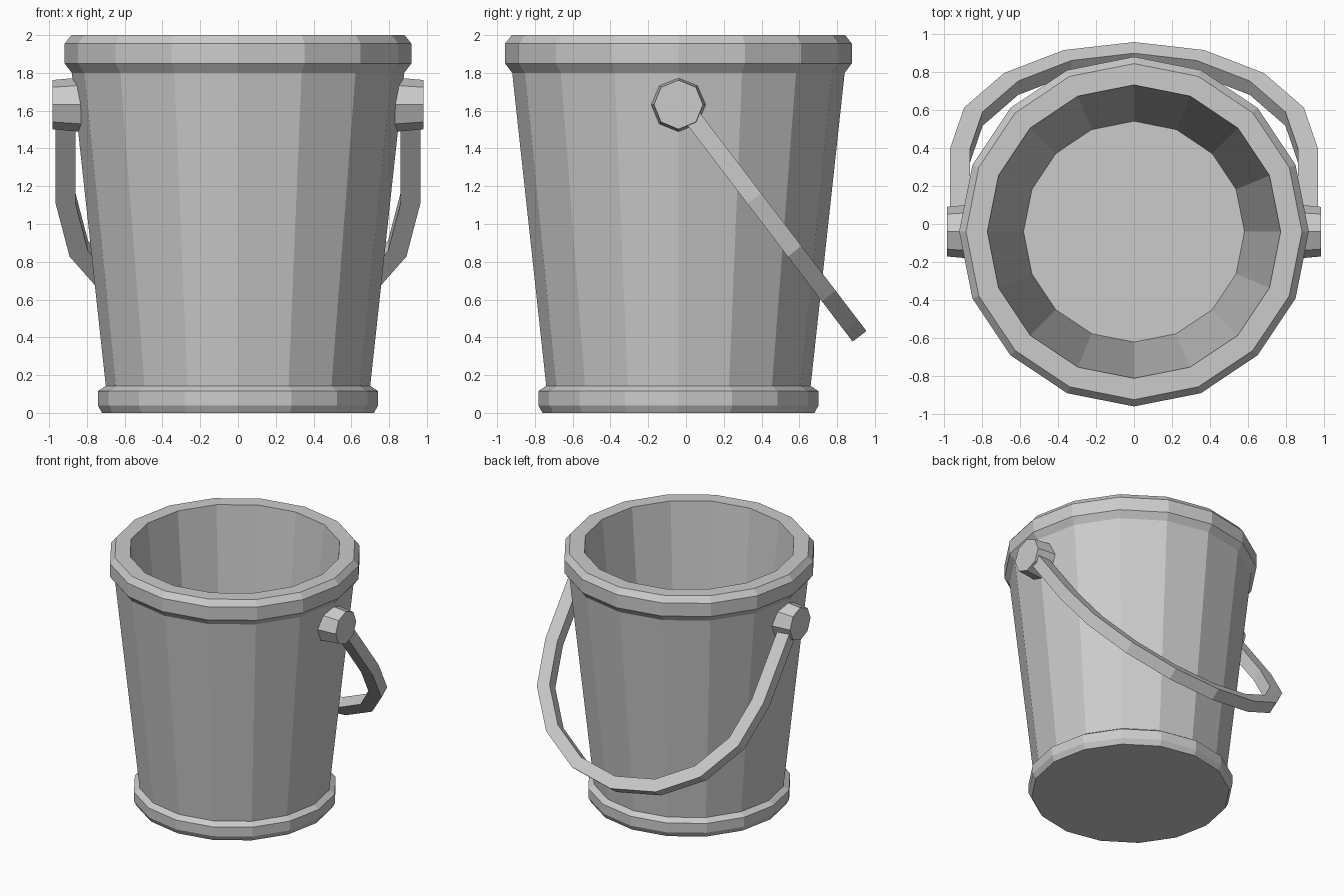
import bpy, bmesh, math
from mathutils import Vector

if "Cube" in bpy.data.objects:
    bpy.data.objects.remove(bpy.data.objects["Cube"])

CY = -0.04   # bucket axis in y


def finish(bm, name):
    bmesh.ops.recalc_face_normals(bm, faces=bm.faces)
    me = bpy.data.meshes.new(name)
    bm.to_mesh(me)
    bm.free()
    ob = bpy.data.objects.new(name, me)
    bpy.context.collection.objects.link(ob)
    return ob


def lathe(name, profile, sides):
    # Rings joined by quads, first and last ring capped
    bm = bmesh.new()
    rings = []
    for r, z in profile:
        rings.append([bm.verts.new((r * math.cos(2 * math.pi * i / sides),
                                    CY + r * math.sin(2 * math.pi * i / sides), z))
                      for i in range(sides)])
    for a, b in zip(rings, rings[1:]):
        for i in range(sides):
            j = (i + 1) % sides
            bm.faces.new((a[i], a[j], b[j], b[i]))
    bm.faces.new(rings[0])
    bm.faces.new(rings[-1])
    return finish(bm, name)


# Bucket: foot ring, tapered wall, rim, inner wall and floor
lathe("bucket", [(0.72, 0), (0.742, 0.04), (0.742, 0.115), (0.70, 0.143),
                 (0.88, 1.80), (0.918, 1.85), (0.918, 1.955), (0.882, 2.0),
                 (0.77, 2.0), (0.58, 0.143)], 16)


# Tapered octagonal pivot knobs
def knob(name, side):
    bm = bmesh.new()
    ends = []
    for x, r in ((0.79, 0.148), (0.983, 0.13)):
        ends.append([bm.verts.new((side * x, CY + r * math.cos(k * math.pi / 4),
                                   1.632 + r * math.sin(k * math.pi / 4)))
                     for k in range(8)])
    a, b = ends
    for i in range(8):
        j = (i + 1) % 8
        bm.faces.new((a[i], a[j], b[j], b[i]))
    bm.faces.new(a)
    bm.faces.new(b)
    finish(bm, name)


knob("right_knob", 1)
knob("left_knob", -1)

# Handle: flat U-shaped band hanging down behind the bucket
origin = Vector((0, -0.02, 1.635))
along = Vector((0, 0.607, -0.795)).normalized()
across = Vector((0, 0.795, 0.607)).normalized()


def u_path(half_width, reach):
    pts = [(half_width, 0.03)]
    for k in range(9):
        t = k * math.pi / 8
        pts.append((half_width * math.cos(t), 0.63 + reach * math.sin(t)))
    return pts + [(-half_width, 0.03)]


bm = bmesh.new()
sections = []
for (xo, lo), (xi, li) in zip(u_path(0.965, 0.917), u_path(0.86, 0.82)):
    sections.append([bm.verts.new(origin + Vector((x, 0, 0)) + along * l + across * w)
                     for x, l, w in ((xo, lo, 0.046), (xi, li, 0.046),
                                     (xi, li, -0.046), (xo, lo, -0.046))])
for a, b in zip(sections, sections[1:]):
    for i in range(4):
        j = (i + 1) % 4
        bm.faces.new((a[i], a[j], b[j], b[i]))
bm.faces.new(sections[0])
bm.faces.new(sections[-1])
finish(bm, "handle")
